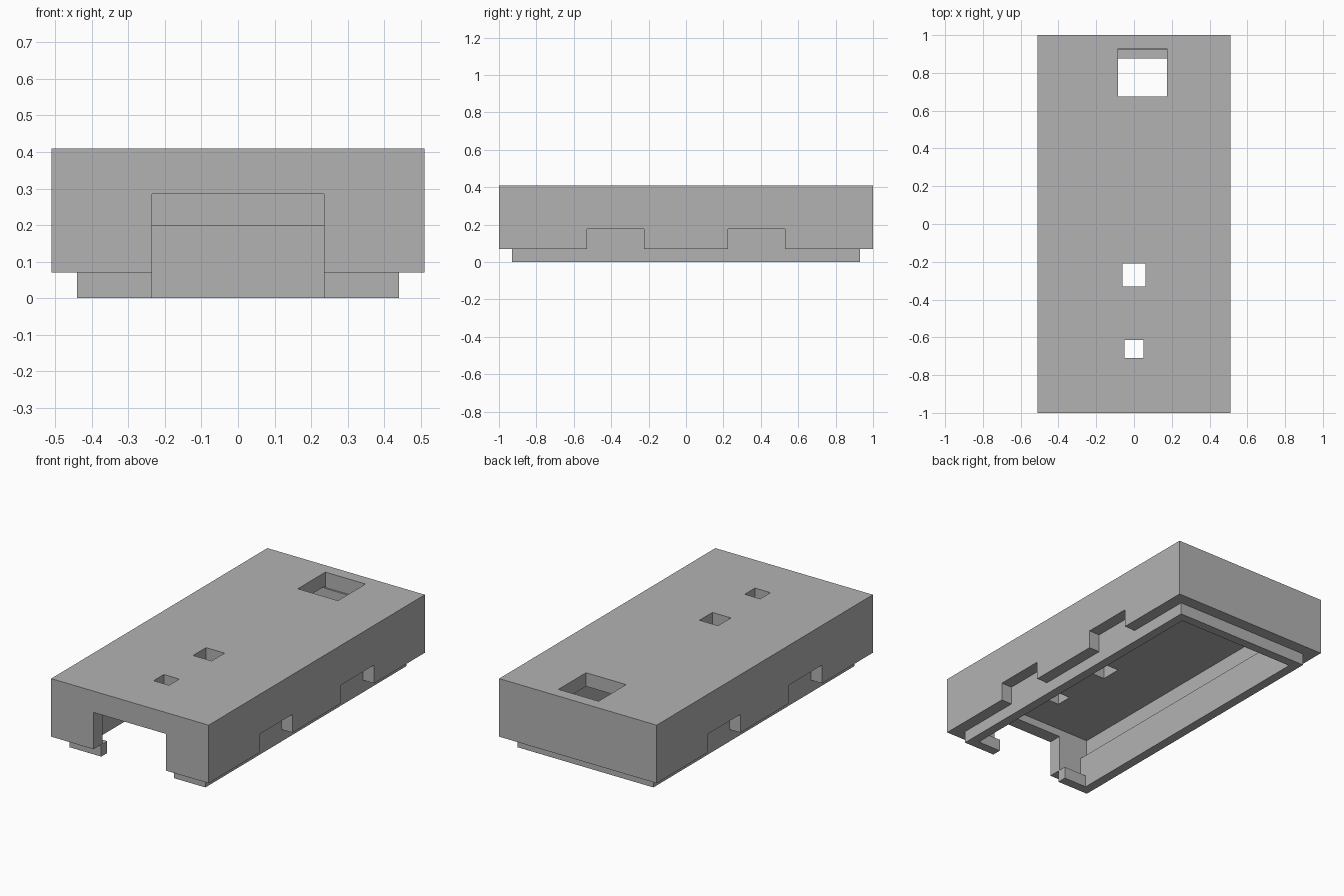
import bpy

default = bpy.data.objects.get("Cube")
if default:
    bpy.data.objects.remove(default, do_unlink=True)

grey = bpy.data.materials.new("plain_grey")
grey.use_nodes = True
colour = (0.45, 0.45, 0.45, 1)
grey.diffuse_color = colour
grey.node_tree.nodes["Principled BSDF"].inputs["Base Color"].default_value = colour


def box(name, x, y, z):
    """Box from (low, high) ranges on each axis."""
    bpy.ops.mesh.primitive_cube_add(size=1)
    ob = bpy.context.object
    ob.name = name
    for v in ob.data.vertices:
        v.co = [r[1] if c > 0 else r[0] for c, r in zip(v.co, (x, y, z))]
    ob.data.materials.append(grey)
    return ob


def combine(target, other, operation):
    """Apply a boolean and discard the helper box."""
    mod = target.modifiers.new(operation.lower(), 'BOOLEAN')
    mod.object, mod.operation, mod.solver = other, operation, 'EXACT'
    bpy.context.view_layer.objects.active = target
    bpy.ops.object.modifier_apply(modifier=mod.name)
    bpy.data.objects.remove(other, do_unlink=True)


ROOF, SEAM, SHELF, CEILING = 0.41, 0.07, 0.2, 0.33

# Outer cover with the narrower lip under it
cover = box("case_cover", (-0.51, 0.51), (-1, 1), (SEAM, ROOF))
combine(cover, box("lip", (-0.44, 0.44), (-0.93, 0.93), (0, SHELF)), 'UNION')

# Hollow inside, leaving a shelf along the sides and back
cutters = [
    ("lower_cavity", (-0.385, 0.385), (-0.875, 0.875), (-0.1, 0.25)),
    ("upper_cavity", (-0.43, 0.43), (-0.92, 0.92), (SHELF, CEILING)),
    ("front_recess", (-0.385, 0.385), (-0.92, -0.8), (SEAM, 0.25)),
    # Front doorway
    ("front_opening", (-0.235, 0.235), (-1.1, -0.8), (-0.1, 0.285)),
    # Holes in the roof
    ("back_window", (-0.085, 0.175), (0.675, 0.93), (CEILING - 0.01, 0.5)),
    ("middle_hole", (-0.06, 0.06), (-0.33, -0.21), (0.3, 0.5)),
    ("front_hole", (-0.05, 0.05), (-0.71, -0.615), (0.3, 0.5)),
]

# Two clip slots in the lower edge of each side
for x in ((0.44, 0.6), (-0.6, -0.44)):
    for y in ((-0.53, -0.225), (0.225, 0.53)):
        cutters.append(("clip_slot", x, y, (0.03, 0.177)))

for spec in cutters:
    combine(cover, box(*spec), 'DIFFERENCE')
